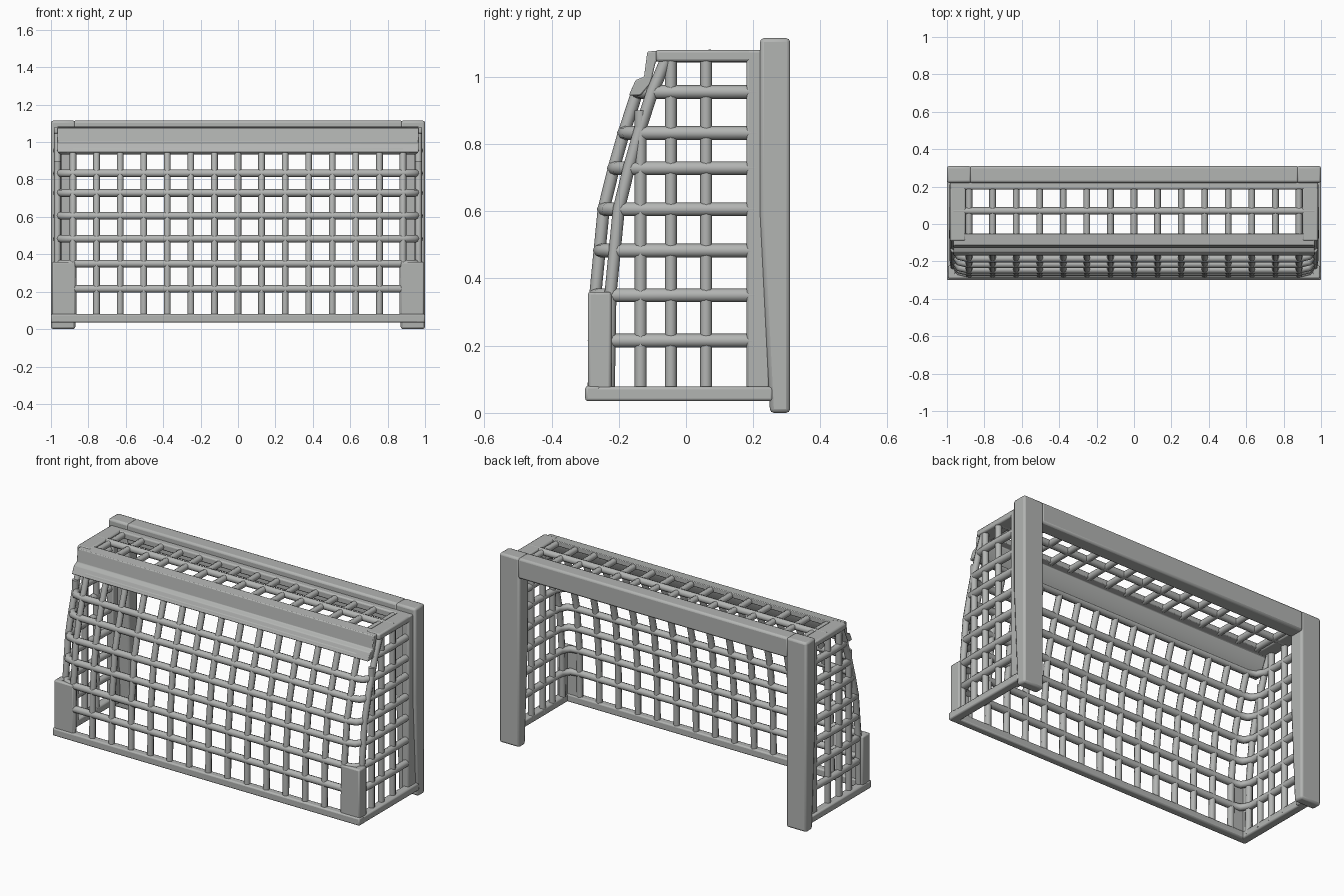
import bpy, bmesh

if "Cube" in bpy.data.objects:
    bpy.data.objects.remove(bpy.data.objects["Cube"])

grey = bpy.data.materials.new("weathered grey")
grey.use_nodes = True
tone = (0.45, 0.46, 0.45, 1)
grey.diffuse_color = tone
grey.node_tree.nodes["Principled BSDF"].inputs["Base Color"].default_value = tone

SIDE, STEP, R = 0.965, 0.126, 0.019
RUNGS = [0.215, 0.35, 0.483, 0.606, 0.728, 0.833, 0.955]
COLUMNS = [STEP * (i - 7) for i in range(15)]
SLOPE = [(0.05, -0.275), (0.35, -0.27), (0.606, -0.245), (0.728, -0.215),
         (0.833, -0.185), (0.955, -0.145), (1.06, -0.1)]


def net_y(z):
    """Depth of the sloping net at height z."""
    for (z0, y0), (z1, y1) in zip(SLOPE, SLOPE[1:]):
        if z <= z1:
            return y0 + (y1 - y0) * max(0, z - z0) / (z1 - z0)
    return SLOPE[-1][1]


def finish(obj, angle=0.7):
    obj.data.materials.clear()
    obj.data.materials.append(grey)
    bpy.ops.object.select_all(action='DESELECT')
    obj.select_set(True)
    bpy.context.view_layer.objects.active = obj
    if obj.type == 'CURVE':
        bpy.ops.object.convert(target='MESH')
        obj = bpy.context.object
    bpy.ops.object.shade_smooth_by_angle(angle=angle)


def cords(name, paths, radius=R):
    """A set of round cords along the given paths."""
    cu = bpy.data.curves.new(name, 'CURVE')
    cu.dimensions = '3D'
    cu.bevel_depth = radius
    cu.bevel_resolution = 2
    cu.use_fill_caps = True
    for path in paths:
        sp = cu.splines.new('POLY')
        sp.points.add(len(path) - 1)
        for p, co in zip(sp.points, path):
            p.co = (*co, 1)
    obj = bpy.data.objects.new(name, cu)
    bpy.context.collection.objects.link(obj)
    finish(obj, 1.0)


def prism(name, profile, x0, x1, bevel=0.01):
    """A y-z profile extruded from x0 to x1."""
    me = bpy.data.meshes.new(name)
    bm = bmesh.new()
    face = bm.faces.new([bm.verts.new((x0, y, z)) for y, z in profile])
    ext = bmesh.ops.extrude_face_region(bm, geom=[face])
    for v in ext["geom"]:
        if isinstance(v, bmesh.types.BMVert):
            v.co.x = x1
    bmesh.ops.recalc_face_normals(bm, faces=bm.faces)
    bm.to_mesh(me)
    bm.free()
    obj = bpy.data.objects.new(name, me)
    bpy.context.collection.objects.link(obj)
    mod = obj.modifiers.new("soft edges", 'BEVEL')
    mod.width = bevel
    mod.segments = 2
    finish(obj)


def box(name, x0, x1, y0, y1, z0, z1, bevel=0.008):
    prism(name, [(y0, z0), (y1, z0), (y1, z1), (y0, z1)], x0, x1, bevel)


# Goal frame
for name, s in (("left", 1), ("right", -1)):
    prism(name + "_post", [(0.25, 0), (0.31, 0), (0.31, 1.115), (0.22, 1.115), (0.22, 0.6)],
          s * 0.87, s * 1.0, 0.012)
    # Net edging and solid lower corner
    box(name + "_net_edge", s * 0.94, s * 0.985, 0.18, 0.25, 0.035, 1.08)
    box(name + "_bottom_rail", s * 0.95, s * 1.0, -0.3, 0.26, 0.035, 0.078)
    box(name + "_corner_plate", s * 0.87, s * 0.995, -0.292, -0.262, 0.04, 0.36)
    box(name + "_corner_side", s * 0.955, s * 0.995, -0.29, -0.222, 0.04, 0.36)
    box(name + "_top_rail", s * 0.9, s * 0.985, -0.09, 0.24, 1.045, 1.08)
box("crossbar", -0.88, 0.88, 0.22, 0.31, 0.995, 1.115, 0.012)
box("top_net_edge", -0.97, 0.97, 0.185, 0.24, 1.04, 1.08)
box("front_bottom_rail", -1.0, 1.0, -0.3, -0.255, 0.035, 0.08)

# Solid band along the upper rear edge of the net
prism("upper_band", [(-0.17, 0.945), (-0.15, 0.99), (-0.125, 1.0), (-0.115, 1.075), (-0.05, 1.08),
                     (-0.05, 1.05), (-0.09, 1.045), (-0.105, 0.98), (-0.135, 0.945)],
      -0.965, 0.965, 0.004)


# Horizontal cords wrap around the rounded corners
def rung(z):
    y = net_y(z)
    half = [(0.88, y), (0.935, y + 0.012), (SIDE, y + 0.06), (SIDE + 0.004, 0.0), (SIDE, 0.21)]
    return [(-x, yy, z) for x, yy in reversed(half)] + [(x, yy, z) for x, yy in half]


cords("horizontal_cords", [rung(z) for z in RUNGS], 0.0205)

# Vertical cords of the sloping face
cords("front_cords", [[(x, y, z) for z, y in SLOPE[:-1]] for x in COLUMNS], 0.018)

# Vertical cords of the sides, including the one that follows the slope
side_paths = []
for s in (1, -1):
    for y, top in ((-0.135, 0.9), (-0.045, 1.065), (0.06, 1.065)):
        side_paths.append([(s * SIDE, y, 0.05), (s * SIDE, y, top)])
    side_paths.append([(s * SIDE, y + 0.045, z) for z, y in SLOPE])
cords("side_cords", side_paths, 0.018)

# Roof of the net
cords("roof_long_cord", [[(-SIDE, 0.07, 1.062), (SIDE, 0.07, 1.062)]], 0.02)
cords("roof_cross_cords", [[(x, -0.07, 1.06), (x, 0.21, 1.06)] for x in COLUMNS], 0.018)
